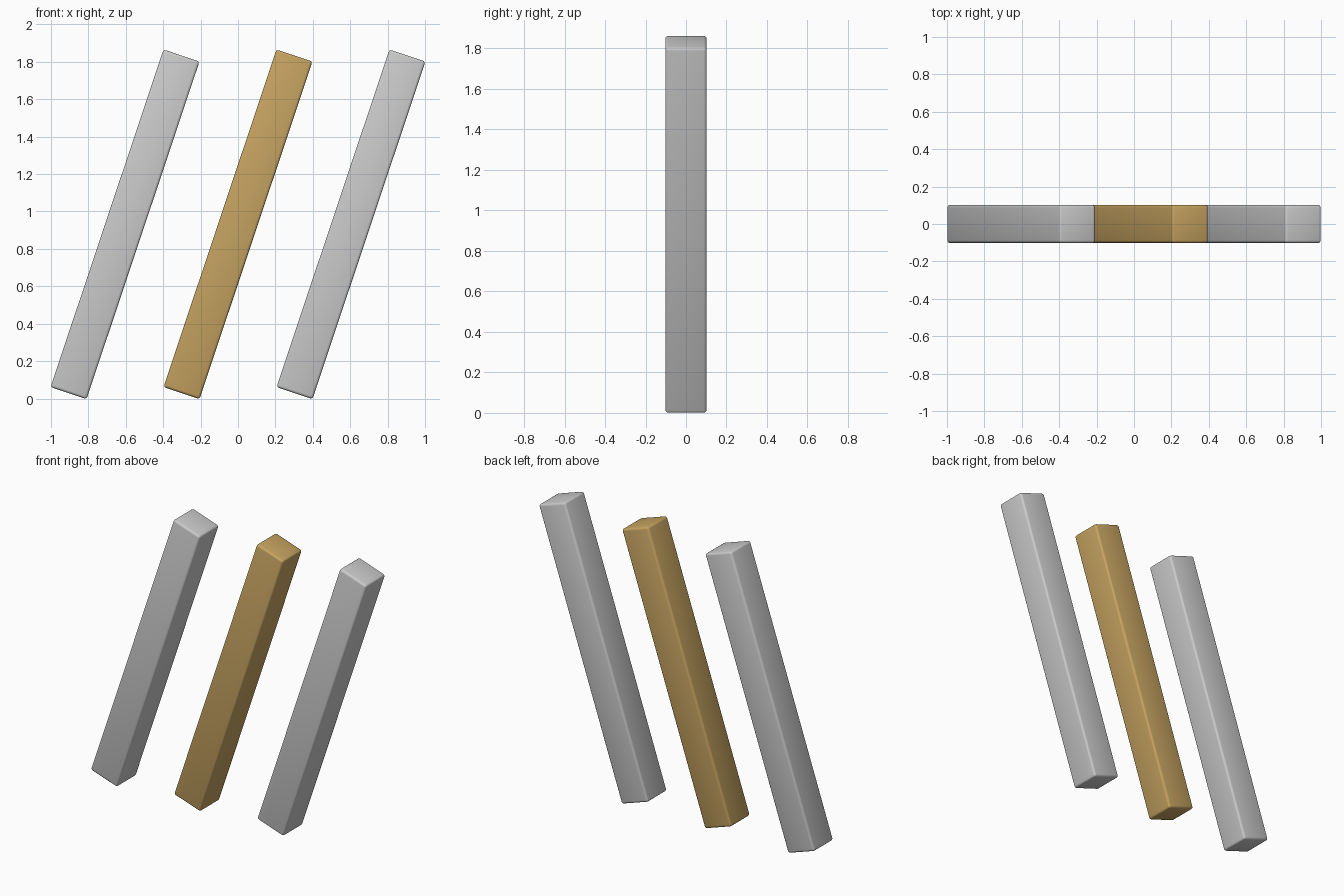
import bpy
from math import radians

if "Cube" in bpy.data.objects:
    bpy.data.objects.remove(bpy.data.objects["Cube"])

WIDTH, LENGTH, TILT, SPACING = 0.203, 1.903, radians(18.5), 0.604

gold = bpy.data.materials.new("gold")
gold.diffuse_color = (0.57, 0.37, 0.12, 1)
gold.use_nodes = True
gold.node_tree.nodes["Principled BSDF"].inputs["Base Color"].default_value = gold.diffuse_color


def slanted_bar(name, x, material=None):
    """Square bar leaning to +x with softly rounded edges."""
    bpy.ops.mesh.primitive_cube_add(size=1, location=(x, 0, 0.9315))
    bar = bpy.context.object
    bar.name = name
    bar.scale = (WIDTH, WIDTH, LENGTH)
    bpy.ops.object.transform_apply(location=False, rotation=False, scale=True)
    bar.rotation_euler.y = TILT
    bevel = bar.modifiers.new("rounded_edges", 'BEVEL')
    bevel.width = 0.014
    bevel.segments = 3
    bpy.ops.object.modifier_apply(modifier=bevel.name)
    bpy.ops.object.shade_smooth_by_angle(angle=radians(40))
    if material:
        bar.data.materials.append(material)


# Three parallel bars, the middle one gold
slanted_bar("left_bar", -SPACING)
slanted_bar("middle_bar", 0, gold)
slanted_bar("right_bar", SPACING)
